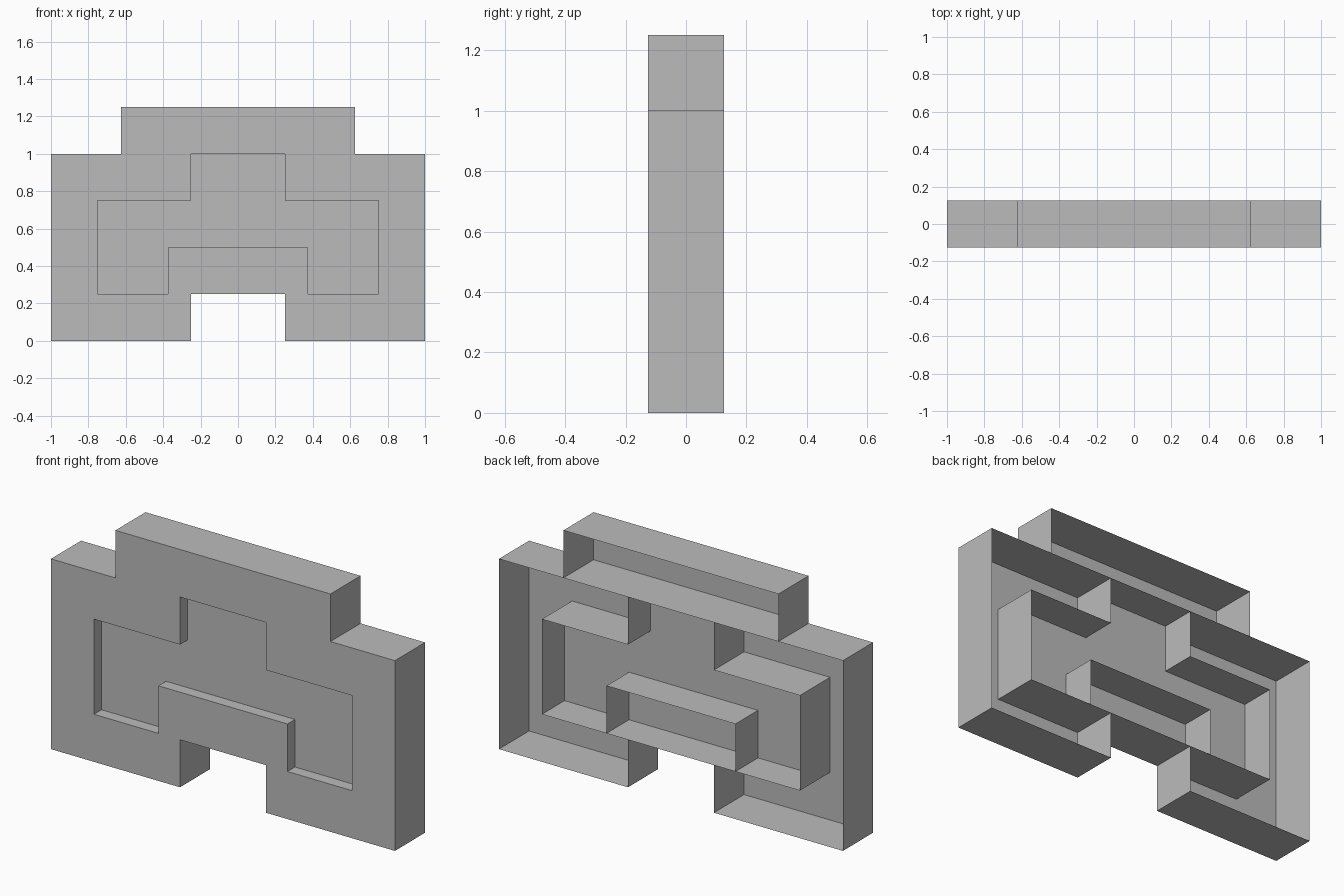
import bpy

cube = bpy.data.objects.get("Cube")
if cube:
    bpy.data.objects.remove(cube, do_unlink=True)

FRONT, FLOOR, BACK = -0.125, -0.0625, 0.125

grey = bpy.data.materials.new("plain grey")
grey.use_nodes = True
colour = (0.5, 0.5, 0.5, 1)
grey.diffuse_color = colour
grey.node_tree.nodes["Principled BSDF"].inputs["Base Color"].default_value = colour


def add_part(name, verts, faces):
    """Half a part on the +x side, mirrored across x = 0."""
    mesh = bpy.data.meshes.new(name)
    mesh.from_pydata(verts, [], faces)
    mesh.materials.append(grey)
    obj = bpy.data.objects.new(name, mesh)
    bpy.context.collection.objects.link(obj)
    mirror = obj.modifiers.new("Mirror", 'MIRROR')
    mirror.use_clip = True


def add_panel(name, outline, y):
    """Flat panel facing the front, from a clockwise outline."""
    verts = [(x, y, z) for x, z in reversed(outline)]
    add_part(name, verts, [list(range(len(verts)))])


def add_wall(name, path):
    """Thin wall following a path, from the front plane to the open back."""
    n = len(path)
    verts = [(x, y, z) for y in (FRONT, BACK) for x, z in path]
    add_part(name, verts, [(i, i + 1, n + i + 1, n + i) for i in range(n - 1)])


# Half outlines, running clockwise
outer = [(0, 1.25), (0.625, 1.25), (0.625, 1), (1, 1),
         (1, 0), (0.25, 0), (0.25, 0.25), (0, 0.25)]
recess = [(0, 0.5), (0.375, 0.5), (0.375, 0.25), (0.75, 0.25),
          (0.75, 0.75), (0.25, 0.75), (0.25, 1), (0, 1)]

# Front face with the recess left open
add_panel("front_face", outer + recess, FRONT)

# Outer and recess walls
add_wall("outer_wall", outer)
add_wall("recess_wall", recess)

# Recess floor, set back and passing behind the lower tab
add_panel("recess_floor", [(0, 1)] + recess[:3:-1][1:][::-1][2:] + [(0.25, 1), (0.25, 0.75),
          (0.75, 0.75), (0.75, 0.25), (0, 0.25)], FLOOR)

# Shelves dividing the hollow back
add_wall("upper_shelf", [(0, 1), (0.625, 1)])
add_wall("lower_shelf", [(0.25, 0.25), (0.375, 0.25)])
